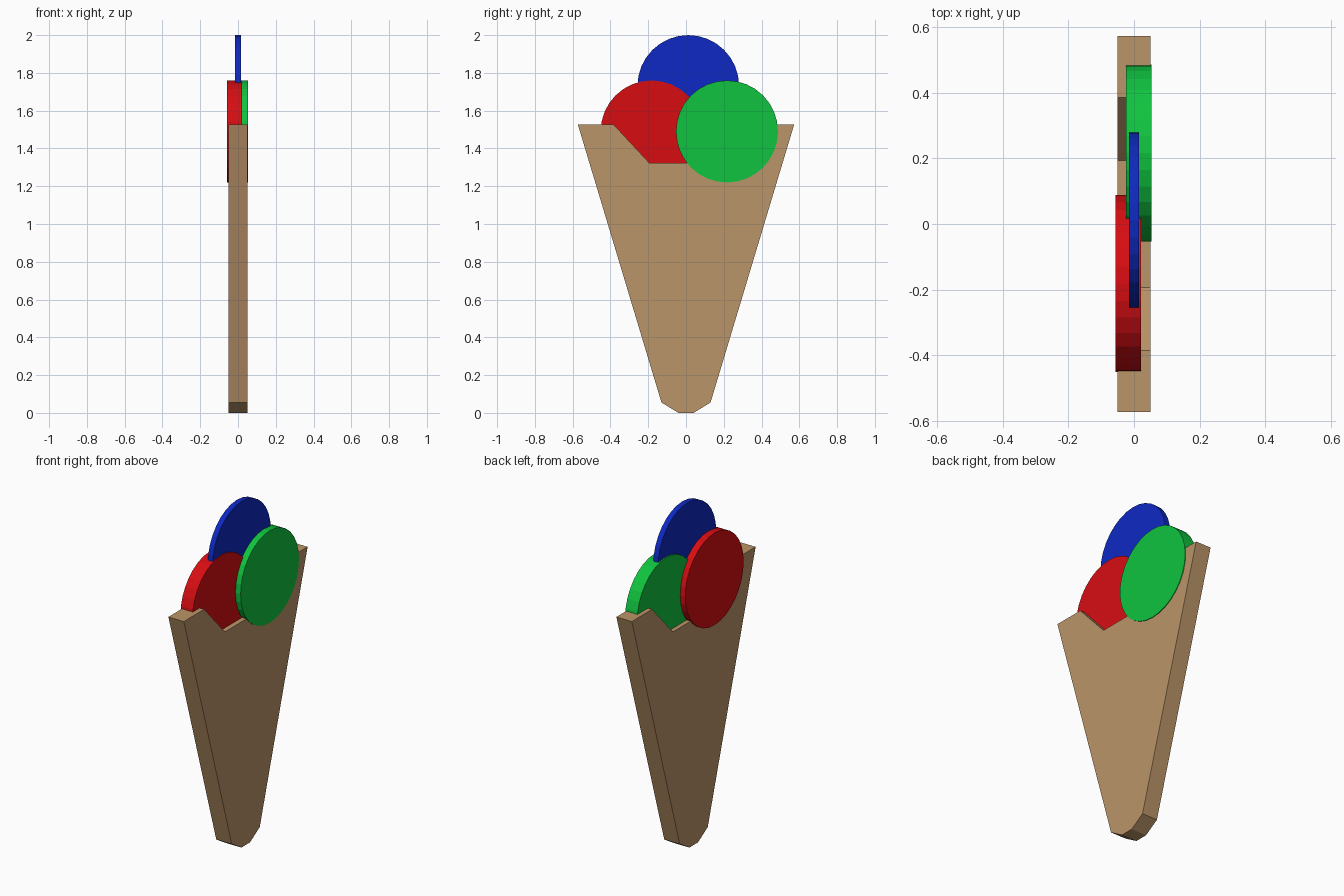
import bpy, bmesh, math

if "Cube" in bpy.data.objects:
    bpy.data.objects.remove(bpy.data.objects["Cube"])


def material(name, rgb):
    m = bpy.data.materials.new(name)
    m.diffuse_color = (*rgb, 1)
    m.use_nodes = True
    m.node_tree.nodes["Principled BSDF"].inputs["Base Color"].default_value = m.diffuse_color
    return m


def plate(name, outline, x0, x1, mat):
    """Extrude a closed (y, z) outline from x0 to x1."""
    bm = bmesh.new()
    face = bm.faces.new([bm.verts.new((x0, y, z)) for y, z in outline])
    ext = bmesh.ops.extrude_face_region(bm, geom=[face])
    moved = [v for v in ext["geom"] if isinstance(v, bmesh.types.BMVert)]
    bmesh.ops.translate(bm, verts=moved, vec=(x1 - x0, 0, 0))
    bmesh.ops.recalc_face_normals(bm, faces=bm.faces)
    mesh = bpy.data.meshes.new(name)
    bm.to_mesh(mesh)
    bm.free()
    mesh.materials.append(mat)
    obj = bpy.data.objects.new(name, mesh)
    bpy.context.collection.objects.link(obj)
    return obj


def scoop(name, y, z, x0, x1, rgb, radius=0.27, sides=32):
    ring = [(y + radius * math.cos(math.tau * i / sides),
             z + radius * math.sin(math.tau * i / sides)) for i in range(sides)]
    plate(name, ring, x0, x1, material(name + "_colour", rgb))


# Flat wafer cone with a notch in the top; half outline mirrored in y
half = [(0.04, 0), (0.13, 0.055), (0.573, 1.528), (0.385, 1.528), (0.193, 1.322)]
outline = half + [(-y, z) for y, z in reversed(half)]
plate("wafer_cone", outline, -0.05, 0.05, material("wafer", (0.5, 0.3, 0.14)))

# Three ice cream discs
scoop("red_scoop", -0.182, 1.49, -0.057, 0.021, (0.68, 0.004, 0.006))
scoop("green_scoop", 0.217, 1.49, -0.024, 0.054, (0.005, 0.55, 0.05))
scoop("blue_scoop", 0.012, 1.731, -0.016, 0.016, (0.004, 0.022, 0.55), radius=0.269)
